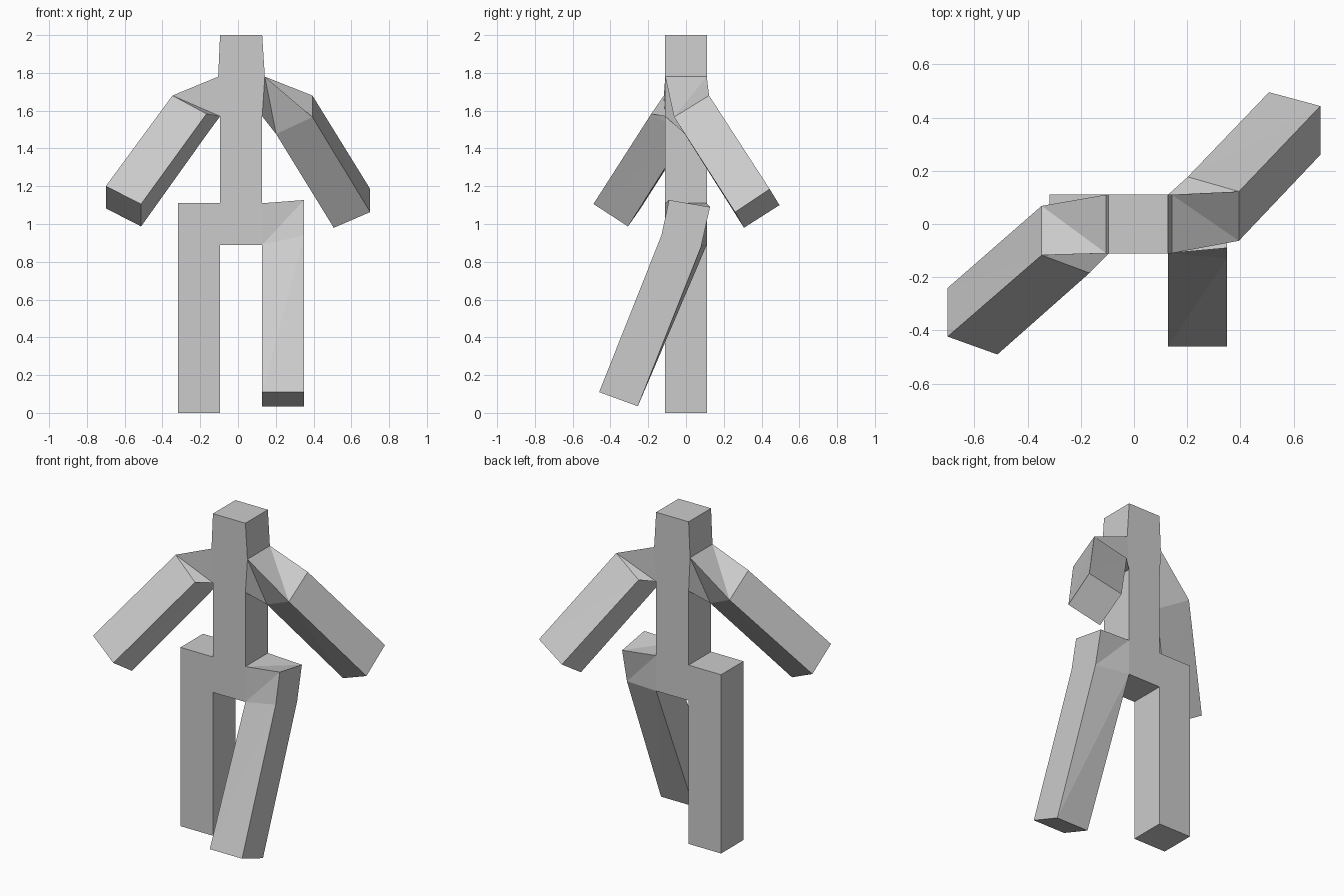
import bpy
import bmesh

cube = bpy.data.objects.get("Cube")
if cube:
    bpy.data.objects.remove(cube, do_unlink=True)

grey = bpy.data.materials.new("plain_grey")
grey.use_nodes = True
colour = (0.6, 0.6, 0.6, 1)
grey.diffuse_color = colour
grey.node_tree.nodes["Principled BSDF"].inputs["Base Color"].default_value = colour


def loft(name, rings, skip=(), start_cap=True, end_cap=True):
    """Join four-cornered rings; skip holds (section, side) openings."""
    bm = bmesh.new()
    loops = [[bm.verts.new(p) for p in ring] for ring in rings]
    for s, (a, b) in enumerate(zip(loops, loops[1:])):
        for i in range(4):
            j = (i + 1) % 4
            if (s, i) not in skip:
                bm.faces.new((a[i], a[j], b[j], b[i]))
    if start_cap:
        bm.faces.new(loops[0][::-1])
    if end_cap:
        bm.faces.new(loops[-1])
    bmesh.ops.recalc_face_normals(bm, faces=bm.faces)
    bmesh.ops.triangulate(bm, faces=bm.faces, quad_method='FIXED')
    mesh = bpy.data.meshes.new(name)
    bm.to_mesh(mesh)
    bm.free()
    mesh.materials.append(grey)
    obj = bpy.data.objects.new(name, mesh)
    bpy.context.collection.objects.link(obj)
    return obj


D = 0.11                      # half depth of the body
HIP, CROTCH = 1.11, 0.89
ARMPIT, NECK = 1.57, 1.78
X0, X1 = -0.095, 0.128        # right and left side of the body


def slab(x0, x1, z):
    """Level ring: outer/right front, left front, left back, right back."""
    return [(x0, -D, z), (x1, -D, z), (x1, D, z), (x0, D, z)]


# Torso and head, open where the limbs join
loft("torso_and_head",
     [slab(X0, X1, CROTCH), slab(X0, X1, HIP), slab(X0, X1, ARMPIT),
      slab(-0.105, 0.142, NECK), slab(X0, X1, 2.0)],
     skip={(0, 1), (0, 3), (2, 1), (2, 3)})

# Standing right leg, open at the hip
loft("right_leg",
     [slab(-0.318, X0, z) for z in (0, CROTCH, HIP)], skip={(1, 1)})

# Left leg stepping forward, open at the hip
loft("left_leg",
     [[(0.35, -0.09, 1.127), (X1, -D, HIP), (X1, D, HIP), (0.35, 0.127, 1.09)],
      [(0.35, -0.13, 0.94), (X1, -D, CROTCH), (X1, D, CROTCH), (0.35, 0.08, 0.88)],
      [(0.35, -0.46, 0.11), (X1, -0.46, 0.11), (X1, -0.255, 0.035), (0.35, -0.255, 0.035)]],
     skip={(0, 1)})


# Arms: shoulder opening, elbow-side ring, hand end
def arm(name, side, body_x, neck_x, shoulder, hand):
    f = side * D
    root = [(neck_x, f, NECK), (neck_x, -f, NECK),
            (body_x, -f, ARMPIT), (body_x, f, ARMPIT)]
    loft(name, [root, shoulder, hand], start_cap=False)


arm("left_arm", 1, X1, 0.142,
    [(0.394, 0.122, 1.68), (0.394, -0.063, 1.566), (0.202, -0.005, 1.476), (0.202, 0.177, 1.585)],
    [(0.70, 0.443, 1.185), (0.70, 0.26, 1.063), (0.507, 0.307, 0.98), (0.507, 0.495, 1.10)])
arm("right_arm", -1, X0, -0.105,
    [(-0.347, -0.117, 1.68), (-0.347, 0.068, 1.566), (-0.167, 0.0, 1.472), (-0.167, -0.184, 1.583)],
    [(-0.70, -0.423, 1.20), (-0.70, -0.24, 1.083), (-0.513, -0.307, 0.987), (-0.513, -0.49, 1.106)])
